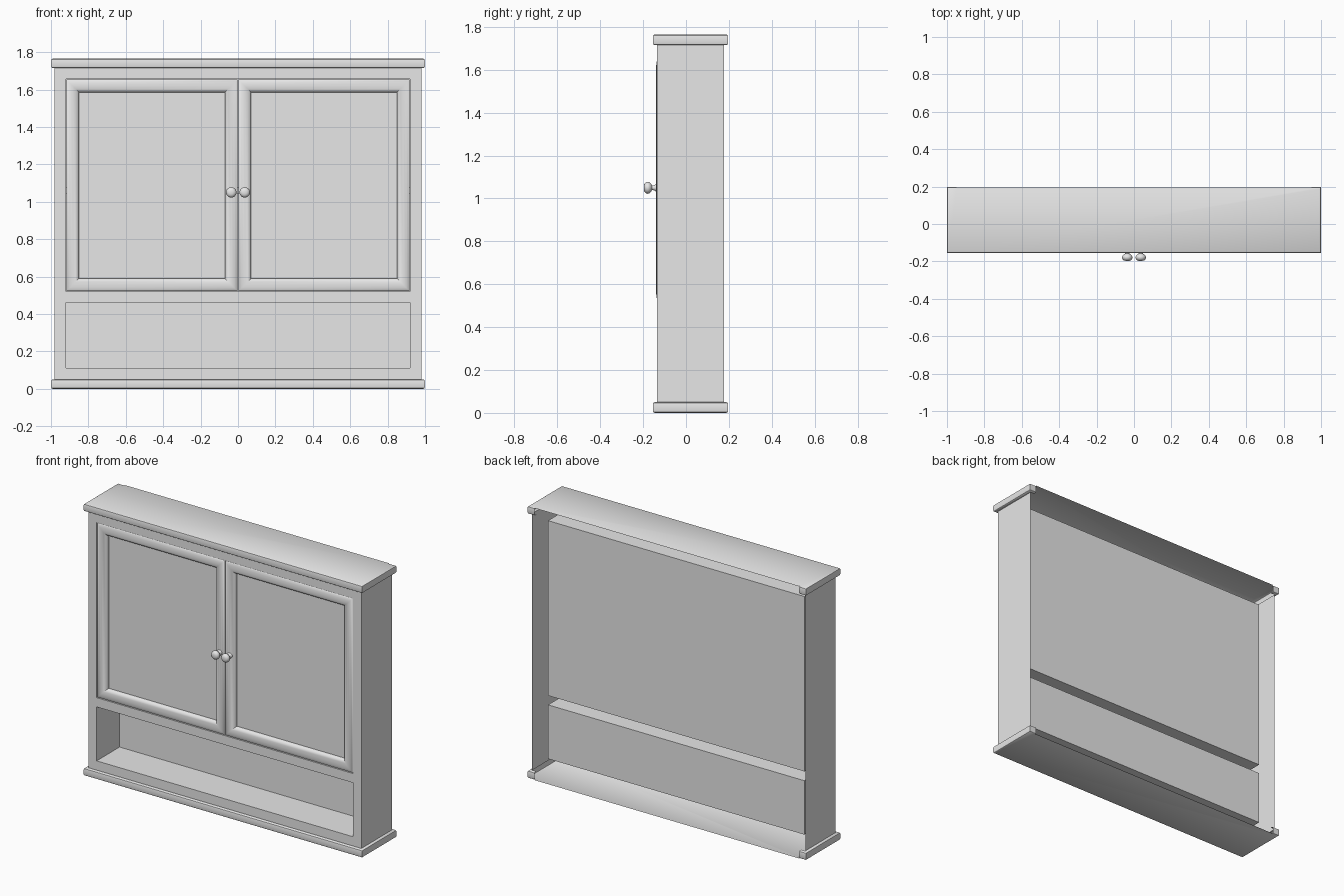
import bpy, bmesh, math

cube = bpy.data.objects.get("Cube")
if cube:
    bpy.data.objects.remove(cube, do_unlink=True)

paint = bpy.data.materials.new("pale_grey_paint")
paint.use_nodes = True
GREY = (0.8, 0.8, 0.8, 1.0)
paint.diffuse_color = GREY
paint.node_tree.nodes["Principled BSDF"].inputs["Base Color"].default_value = GREY

# Main dimensions
HALF, FRONT, BACK = 0.98, -0.135, 0.177
INNER, PANEL_Y = 0.92, 0.1
HEIGHT, TRIM = 1.765, 0.05
UPPER = (0.52, 1.655)
NICHE = (0.11, 0.46)


def finish(name, bm, smooth=False):
    mesh = bpy.data.meshes.new(name)
    bm.to_mesh(mesh)
    bm.free()
    obj = bpy.data.objects.new(name, mesh)
    bpy.context.collection.objects.link(obj)
    mesh.materials.append(paint)
    if smooth:
        bpy.ops.object.select_all(action='DESELECT')
        obj.select_set(True)
        bpy.context.view_layer.objects.active = obj
        bpy.ops.object.shade_smooth_by_angle(angle=math.radians(40))
    return obj


def quad(bm, corners):
    bm.faces.new([bm.verts.new(c) for c in corners])


def box(name, x, y, z, open_front=False):
    bm = bmesh.new()
    bmesh.ops.create_cube(bm, size=1)
    for v in bm.verts:
        v.co = [r[0] if c < 0 else r[1] for c, r in zip(v.co, (x, y, z))]
    if open_front:
        bm.normal_update()
        faces = [f for f in bm.faces if f.normal.y < -0.5]
        bmesh.ops.delete(bm, geom=faces, context='FACES')
    return finish(name, bm)


def bridge(bm, rings, closed):
    for a, b in zip(rings, rings[1:]):
        n = len(a)
        for i in range(n if closed else n - 1):
            j = (i + 1) % n
            bm.faces.new((a[i], a[j], b[j], b[i]))


# Outer carcass: thin sides and front frame, open at the back
bm = bmesh.new()
low, high = TRIM, HEIGHT - TRIM
for x in (-HALF, HALF):
    quad(bm, [(x, FRONT, low), (x, BACK, low), (x, BACK, high), (x, FRONT, high)])


def front_strip(x0, x1, z0, z1):
    quad(bm, [(x0, FRONT, z0), (x1, FRONT, z0), (x1, FRONT, z1), (x0, FRONT, z1)])


front_strip(-HALF, -INNER, low, high)
front_strip(INNER, HALF, low, high)
for z0, z1 in ((low, NICHE[0]), (NICHE[1], UPPER[0]), (UPPER[1], high)):
    front_strip(-INNER, INNER, z0, z1)
bmesh.ops.remove_doubles(bm, verts=bm.verts, dist=0.0001)
finish("carcass", bm)

# Inner compartments and shelf
span = (-INNER, INNER)
box("upper_compartment", span, (FRONT, PANEL_Y), UPPER, True)
box("open_niche", span, (FRONT, PANEL_Y), NICHE, True)
box("inner_shelf", span, (-0.09, PANEL_Y), (1.045, 1.08))


# Rounded trim round the front and sides, with short returns at the back
def trim(name, flip):
    profile = [(0, 0), (0.012, 0), (0.018, 0.004), (0.02, 0.012),
               (0.02, 0.038), (0.018, 0.046), (0.012, TRIM)]
    bm = bmesh.new()

    def level(h):
        return TRIM - h if flip else HEIGHT - TRIM + h

    rings = []
    for o, h in profile:
        x, f, b = HALF + o, FRONT - o, BACK + o
        path = [(0.95, b), (x, b), (x, f), (-x, f), (-x, b), (-0.95, b)]
        rings.append([bm.verts.new((px, py, level(h))) for px, py in path])
    bridge(bm, rings, False)
    last = rings[-1]
    bm.faces.new(last)
    # straight overhang of the cap along the back
    z = level(TRIM)
    e = BACK + 0.012
    quad(bm, [(-0.95, e, z), (0.95, e, z), (0.95, e + 0.007, z), (-0.95, e + 0.007, z)])
    bmesh.ops.recalc_face_normals(bm, faces=bm.faces)
    finish(name, bm, True)


trim("top_cornice", False)
trim("base_trim", True)


# Doors: rounded frame around a recessed flat panel
def door(name, x0, x1):
    profile = [(0, -0.118), (0, -0.129), (0.006, -0.134), (0.018, -0.138),
               (0.034, -0.139), (0.05, -0.136), (0.062, -0.129),
               (0.068, -0.12), (0.068, -0.11)]
    bm = bmesh.new()
    z0, z1 = UPPER[0] + 0.002, UPPER[1] - 0.002
    rings = []
    for i, y in profile:
        rings.append([bm.verts.new(c) for c in (
            (x0 + i, y, z0 + i), (x1 - i, y, z0 + i),
            (x1 - i, y, z1 - i), (x0 + i, y, z1 - i))])
    bridge(bm, rings, True)
    bm.faces.new(rings[-1])
    bmesh.ops.recalc_face_normals(bm, faces=bm.faces)
    finish(name, bm, True)


# Turned knob
def knob(name, x, z):
    profile = [(0.019, -0.13), (0.018, -0.14), (0.012, -0.147), (0.011, -0.158),
               (0.018, -0.163), (0.026, -0.17), (0.028, -0.178),
               (0.026, -0.187), (0.019, -0.194), (0.009, -0.197)]
    bm = bmesh.new()
    steps = 24
    rings = []
    for r, y in profile:
        rings.append([bm.verts.new((x + r * math.cos(a), y, z + r * math.sin(a)))
                      for a in (math.tau * k / steps for k in range(steps))])
    bridge(bm, rings, True)
    bm.faces.new(rings[-1])
    bmesh.ops.recalc_face_normals(bm, faces=bm.faces)
    finish(name, bm, True)


for side, s in (("left", 1), ("right", -1)):
    edges = sorted((s * 0.002, s * (INNER - 0.002)))
    door(side + "_door", *edges)
    knob(side + "_knob", s * 0.036, 1.05)
